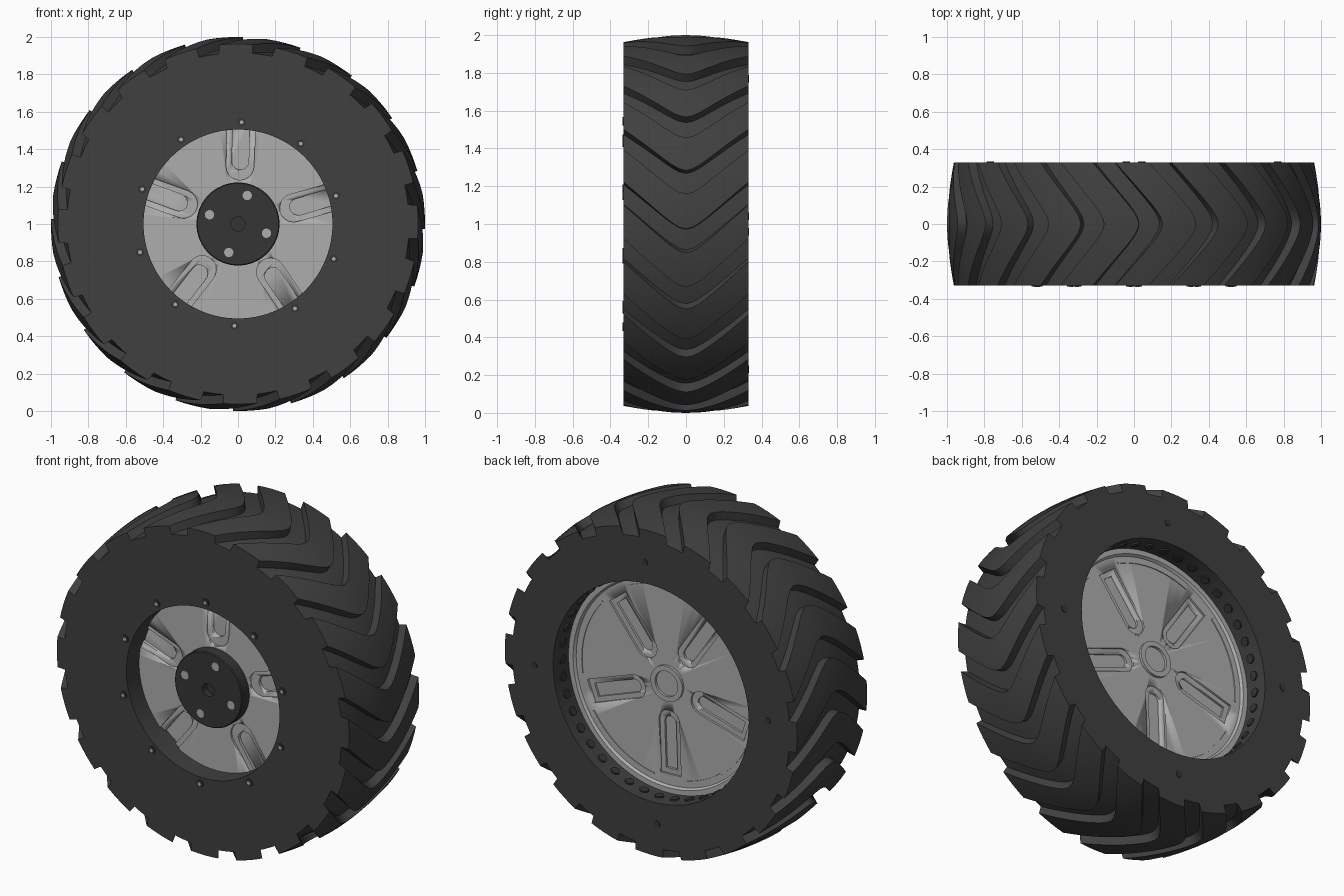
import bpy, bmesh, math
from math import radians, sin, cos, pi, sqrt

if "Cube" in bpy.data.objects:
    bpy.data.objects.remove(bpy.data.objects["Cube"])


def material(name, v):
    m = bpy.data.materials.new(name)
    m.diffuse_color = (v, v, v, 1)
    m.use_nodes = True
    m.node_tree.nodes["Principled BSDF"].inputs["Base Color"].default_value = m.diffuse_color
    return m


RUBBER = material("rubber", 0.05)
DARK = material("dark_metal", 0.035)
METAL = material("light_metal", 0.42)


def polar(r, a, y):
    return (r * cos(a), y, 1 + r * sin(a))


def finish(bm, name, mat, angle=30):
    bmesh.ops.recalc_face_normals(bm, faces=bm.faces)
    me = bpy.data.meshes.new(name)
    bm.to_mesh(me)
    bm.free()
    ob = bpy.data.objects.new(name, me)
    bpy.context.collection.objects.link(ob)
    me.materials.append(mat)
    bpy.ops.object.select_all(action='DESELECT')
    ob.select_set(True)
    bpy.context.view_layer.objects.active = ob
    bpy.ops.object.shade_smooth_by_angle(angle=radians(angle))
    return ob


def bridge(bm, a, b):
    n = len(a)
    for i in range(n):
        bm.faces.new((a[i], a[(i + 1) % n], b[(i + 1) % n], b[i]))


def lathe(bm, profile, n=64, closed=False):
    """Spin (radius, y) points round the axle; open profiles get capped ends."""
    rings = [[bm.verts.new(polar(r, 2 * pi * i / n, y)) for i in range(n)] for r, y in profile]
    for a, b in zip(rings, rings[1:]):
        bridge(bm, a, b)
    if closed:
        bridge(bm, rings[-1], rings[0])
    else:
        bm.faces.new(rings[0])
        bm.faces.new(rings[-1])


def prism(bm, pts, y0, y1):
    """Extrude (x, z) points, relative to the axle, from y0 to y1."""
    a = [bm.verts.new((x, y0, 1 + z)) for x, z in pts]
    b = [bm.verts.new((x, y1, 1 + z)) for x, z in pts]
    bridge(bm, a, b)
    bm.faces.new(a)
    bm.faces.new(b)


def studs(name, mat, count, r, first, size, y0, y1):
    bm = bmesh.new()
    for k in range(count):
        a = radians(first + 360 * k / count)
        cx, cz = r * cos(a), r * sin(a)
        prism(bm, [(cx + size * cos(t * pi / 8), cz + size * sin(t * pi / 8)) for t in range(16)], y0, y1)
    return finish(bm, name, mat)


def slots(name, first, r0, r1, w, y0, y1):
    """Five round-ended slot cutters pointing at the axle."""
    bm = bmesh.new()
    outline = [(r1, -w), (r1, w)]
    outline += [(r0 + w - w * sin(pi * t / 10), w * cos(pi * t / 10)) for t in range(11)]
    for k in range(5):
        a = radians(first + 72 * k)
        prism(bm, [(u * cos(a) - v * sin(a), u * sin(a) + v * cos(a)) for u, v in outline], y0, y1)
    return finish(bm, name, METAL)


# tyre with twenty chevron lugs
W, LUGS, DEPTH = 0.33, 20, 0.048
STEPS = [(-1.7, 0), (-1.5, 1), (1.2, 1), (3.9, 1), (6.6, 1), (9.2, 1), (9.7, 0), (12.0, 0), (14.2, 0)]


def shift(y):
    a = 0.06
    return 14.8 * (sqrt(y * y + a * a) - a) / (sqrt(W * W + a * a) - a)


def side_ring(bm, r, y):
    return [bm.verts.new(polar(r, radians(18 * k + d + shift(W)), y))
            for k in range(LUGS) for d, _ in STEPS]


bm = bmesh.new()
rings = [side_ring(bm, 0.505, -0.12), side_ring(bm, 0.505, -W)]
for j in range(19):
    y = W * (j / 9 - 1)
    crown = 1 - 0.037 * (abs(y) / W) ** 1.7
    rings.append([bm.verts.new(polar(crown - DEPTH * (1 - top), radians(18 * k + d + shift(y)), y))
                  for k in range(LUGS) for d, top in STEPS])
rings += [side_ring(bm, 0.645, W), side_ring(bm, 0.645, 0.08)]
for a, b in zip(rings, rings[1:] + rings[:1]):
    bridge(bm, a, b)
finish(bm, "tyre", RUBBER)

# wheel disc with slots cut into both faces
bm = bmesh.new()
lathe(bm, [(0.22, -0.21), (0.52, -0.21), (0.52, 0.02), (0.655, 0.02), (0.655, 0.185),
           (0.615, 0.185), (0.605, 0.17), (0.11, 0.17)])
disc = finish(bm, "wheel_disc", METAL)
cutters = [slots("front_slot_outer", 88, 0.235, 0.56, 0.075, -0.3, -0.198),
           slots("front_slot_inner", 88, 0.29, 0.56, 0.045, -0.3, -0.18),
           slots("back_slot_outer", 268, 0.16, 0.54, 0.068, 0.158, 0.3),
           slots("back_slot_inner", 268, 0.20, 0.51, 0.038, 0.145, 0.3)]
for c in cutters:
    m = disc.modifiers.new(c.name, 'BOOLEAN')
    m.operation, m.solver, m.object = 'DIFFERENCE', 'EXACT', c
deps = bpy.context.evaluated_depsgraph_get()
cut_mesh = bpy.data.meshes.new_from_object(disc.evaluated_get(deps))
disc.modifiers.clear()
disc.data = cut_mesh
for c in cutters:
    bpy.data.objects.remove(c)

# thin raised arcs between the back slots
bm = bmesh.new()
for k in range(5):
    arc = [radians(268 + 72 * k + 11 + 50 * t / 12) for t in range(13)]
    pts = [(0.575 * cos(a), 0.575 * sin(a)) for a in arc]
    pts += [(0.565 * cos(a), 0.565 * sin(a)) for a in reversed(arc)]
    prism(bm, pts, 0.165, 0.175)
finish(bm, "back_arc_ridges", METAL)

# hub cap on the front, with a centre hole and four bolts
bm = bmesh.new()
lathe(bm, [(0.222, -0.2), (0.222, -0.275), (0.217, -0.28), (0.038, -0.28), (0.038, -0.24)])
finish(bm, "hub_cap", DARK)
studs("hub_bolts", METAL, 4, 0.16, 72, 0.025, -0.27, -0.283)

# hub ring on the back
bm = bmesh.new()
lathe(bm, [(0.105, 0.16), (0.105, 0.185), (0.075, 0.185), (0.075, 0.16)], 40, closed=True)
finish(bm, "back_hub_ring", METAL)

# sidewall screws, each a collar with a centre pin
studs("front_screw_collars", DARK, 10, 0.545, 88, 0.023, -0.32, -0.335)
studs("front_screw_pins", METAL, 10, 0.545, 88, 0.010, -0.32, -0.337)
studs("back_screws", DARK, 4, 0.77, 87, 0.02, 0.32, 0.334)

# row of rivets round the back opening
bm = bmesh.new()
for k in range(40):
    a = 2 * pi * k / 40
    inner, outer = [], []
    for t in range(12):
        u, v = 0.026 * cos(t * pi / 6), 0.026 * sin(t * pi / 6)
        for r, ring in ((0.636, inner), (0.66, outer)):
            ring.append(bm.verts.new((r * cos(a) - u * sin(a), 0.25 + v, 1 + r * sin(a) + u * cos(a))))
    bridge(bm, inner, outer)
    bm.faces.new(inner)
    bm.faces.new(outer)
finish(bm, "rim_rivets", DARK)
